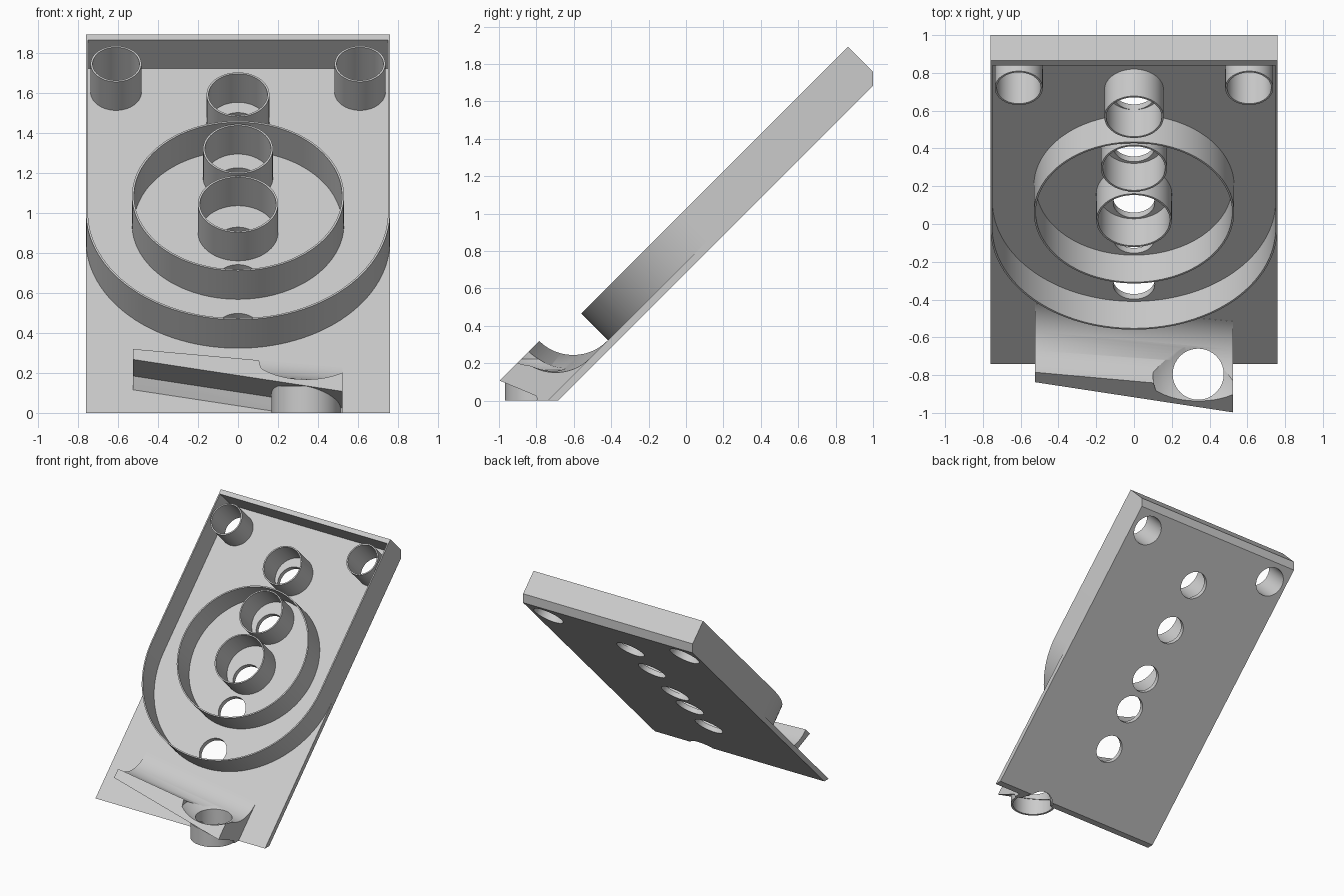
import bpy, bmesh
from math import sin, cos, pi, sqrt, radians
from mathutils import Matrix, Vector

if "Cube" in bpy.data.objects:
    bpy.data.objects.remove(bpy.data.objects["Cube"])

Q = 1 / sqrt(2)
# Tilted frame of the 45 degree board: x, s (up the slope), d (out of the face)
TILT = Matrix(((1, 0, 0, 0), (0, Q, -Q, 0), (0, Q, Q, 0), (0, 0, 0, 1)))
BACK, FACE, RIM = 0.485, 0.523, 0.725


def finish(bm, name, matrix=None, cuts=()):
    """Turn a bmesh into an object, sliced by (point, normal) planes."""
    if matrix:
        bm.transform(matrix)
    for co, no in cuts:
        geom = bm.verts[:] + bm.edges[:] + bm.faces[:]
        bmesh.ops.bisect_plane(bm, geom=geom, dist=1e-5, plane_co=co,
                               plane_no=no, clear_outer=True)
        bmesh.ops.holes_fill(bm, edges=[e for e in bm.edges if e.is_boundary], sides=0)
    bmesh.ops.recalc_face_normals(bm, faces=bm.faces[:])
    mesh = bpy.data.meshes.new(name)
    bm.to_mesh(mesh)
    bm.free()
    obj = bpy.data.objects.new(name, mesh)
    bpy.context.collection.objects.link(obj)
    return obj


def activate(obj):
    bpy.ops.object.select_all(action='DESELECT')
    obj.select_set(True)
    bpy.context.view_layer.objects.active = obj


def smooth(obj):
    activate(obj)
    bpy.ops.object.shade_smooth_by_angle(angle=radians(30))


def cut(obj, cutters):
    activate(obj)
    for c in cutters:
        mod = obj.modifiers.new("cut", 'BOOLEAN')
        mod.operation, mod.solver, mod.object = 'DIFFERENCE', 'EXACT', c
        bpy.ops.object.modifier_apply(modifier=mod.name)
        bpy.data.objects.remove(c, do_unlink=True)


def circle(x, y, r, n=64):
    return [(x + r * cos(2 * pi * i / n), y + r * sin(2 * pi * i / n)) for i in range(n)]


def ring(name, outer, inner, z0, z1, matrix=None, cuts=()):
    """Hollow wall between two matching outlines."""
    bm = bmesh.new()
    loops = [[bm.verts.new((x, y, z)) for x, y in pts]
             for pts, z in ((outer, z0), (outer, z1), (inner, z1), (inner, z0))]
    n = len(outer)
    for k in range(4):
        a, b = loops[k], loops[(k + 1) % 4]
        for i in range(n):
            j = (i + 1) % n
            bm.faces.new((a[i], a[j], b[j], b[i]))
    return finish(bm, name, matrix, cuts)


def loft(name, sections, matrix=None, cuts=()):
    """Closed solid through a list of equal-length 3D sections."""
    bm = bmesh.new()
    rows = [[bm.verts.new(p) for p in sec] for sec in sections]
    n = len(rows[0])
    for a, b in zip(rows, rows[1:]):
        for i in range(n):
            j = (i + 1) % n
            bm.faces.new((a[i], a[j], b[j], b[i]))
    bm.faces.new(rows[0])
    bm.faces.new(rows[-1])
    return finish(bm, name, matrix, cuts)


def lathe(name, profile, x, y):
    return loft(name, [[(px, py, z) for px, py in circle(x, y, r)] for r, z in profile])


GROUND = ((0, 0, 0), (0, 0, -1))
END = ((0, 1, 0), (0, 1, 0))
DROP_X, DROP_Y = 0.34, -0.795

# Sloping board with its drilled holes
side = [(-0.74, 0), (-0.685, 0), (1, 1.685), (1, 1.74)]
board = loft("board", [[(x, y, z) for y, z in side] for x in (-0.76, 0.76)])
holes = [(0, s, 0.11) for s in (0.07, 0.415, 0.68, 1.1, 1.49)]
holes += [(x, 1.743, 0.117) for x in (-0.61, 0.61)]
drills = [loft("drill", [[(px, py, d) for px, py in circle(x, s, r)] for d in (0.4, 0.6)], TILT)
          for x, s, r in holes]
drills.append(lathe("drill", [(0.15, -0.1), (0.15, 0.3)], DROP_X, DROP_Y))
cut(board, drills)
smooth(board)


# U-shaped border wall with a thicker top
def u_outline(r, top):
    arc = [(r * cos(-pi * i / 64), 0.694 + r * sin(-pi * i / 64)) for i in range(65)]
    return [(r, top)] + arc + [(-r, top)]


smooth(ring("border_wall", u_outline(0.76, 1.95), u_outline(0.75, 1.913),
            FACE - 0.003, RIM, TILT, [END]))

# Round walls standing on the board: name, x, slope position, radius
for name, x, s, r in (("large_ring", 0, 0.81, 0.53), ("lower_cup", 0, 0.752, 0.2),
                      ("middle_cup", 0, 1.142, 0.175), ("upper_cup", 0, 1.526, 0.157),
                      ("left_corner_cup", -0.61, 1.743, 0.127),
                      ("right_corner_cup", 0.61, 1.743, 0.127)):
    n = 128 if r > 0.3 else 64
    smooth(ring(name, circle(x, s, r, n), circle(x, s, r - 0.01, n), FACE - 0.003, RIM, TILT))


# Sloping return ledge with a concave upper side
def ledge_section(x, top, low):
    R = 0.257
    pts = [(x, top + R - R * cos(a), 0.781 - R * sin(a))
           for a in (pi / 2 * i / 24 for i in range(25))]
    return pts + [(x, top + R, 0.505), (x, low + 0.033, 0.505),
                  (x, low + 0.043, FACE), (x, low + 0.081, 0.583), (x, low, 0.781)]


ledge = loft("return_ledge", [ledge_section(-0.525, -0.329, -0.403),
                              ledge_section(0.523, -0.462, -0.629)], TILT, [GROUND])
# Shallow dish and drop hole at the low end of the ledge
cut(ledge, [lathe("dish", [(0.135, -0.1), (0.135, 0.165), (0.16, 0.174), (0.19, 0.188),
                           (0.215, 0.203), (0.24, 0.222), (0.24, 0.6)], DROP_X, DROP_Y)])
smooth(ledge)

# Vertical drop tube, trimmed at the back of the board
tube = ring("drop_tube", circle(DROP_X, DROP_Y, 0.172), circle(DROP_X, DROP_Y, 0.155), 0, 0.135)
trim = loft("trim", [[(x, y, z) for y, z in ((-0.785, -0.1), (0, 0.685), (0, -0.1))]
                     for x in (0, 0.7)])
cut(tube, [trim])
smooth(tube)
